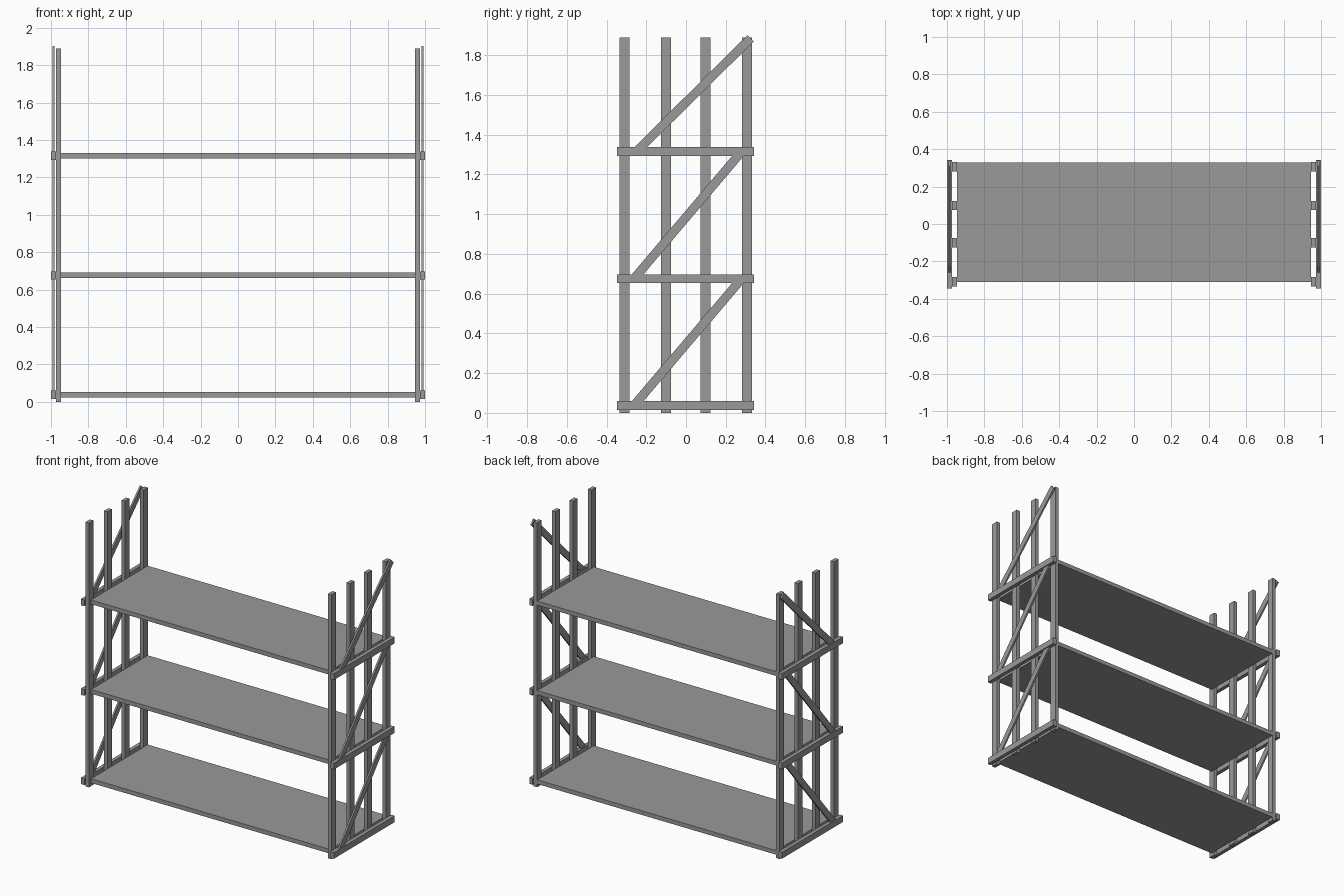
import bpy
import math

cube = bpy.data.objects.get("Cube")
if cube:
    bpy.data.objects.remove(cube, do_unlink=True)

# One painted-steel grey for everything
steel = bpy.data.materials.new("grey steel")
steel.use_nodes = True
GREY = (0.32, 0.32, 0.32, 1)
steel.diffuse_color = GREY
steel.node_tree.nodes["Principled BSDF"].inputs["Base Color"].default_value = GREY


def box(name, center, size, tilt=0):
    """Box of full size, tilted about the x axis."""
    bpy.ops.mesh.primitive_cube_add(size=1, location=center, rotation=(tilt, 0, 0))
    ob = bpy.context.object
    ob.name = name
    ob.scale = size
    ob.data.materials.append(steel)
    return ob


def brace(name, x, start, end):
    """Thin diagonal bar between two (y, z) points."""
    dy, dz = end[0] - start[0], end[1] - start[1]
    mid = (x, (start[0] + end[0]) / 2, (start[1] + end[1]) / 2)
    box(name, mid, (0.012, math.hypot(dy, dz), 0.045), math.atan2(dz, dy))


HEIGHT = 1.89
LEVELS = (0.037, 0.675, 1.315)
POSTS_Y = (-0.309, -0.1, 0.099, 0.306)

# Shelf boards
for i, z in enumerate(LEVELS):
    box(f"shelf_{i + 1}", (0, 0.01, z + 0.001), (1.892, 0.64, 0.03))

# End frames
for side, s in (("left", 1), ("right", -1)):
    for i, y in enumerate(POSTS_Y):
        box(f"{side}_post_{i + 1}", (s * 0.959, y, HEIGHT / 2), (0.027, 0.05, HEIGHT))
    for i, z in enumerate(LEVELS):
        box(f"{side}_rail_{i + 1}", (s * 0.9865, -0.002, z), (0.027, 0.688, 0.045))
        # Diagonals climb from front to back; the top one meets the rear post
        if i < 2:
            brace(f"{side}_brace_{i + 1}", s * 0.987, (-0.262, z), (0.28, LEVELS[i + 1]))
        else:
            brace(f"{side}_brace_{i + 1}", s * 0.987, (-0.25, z), (0.325, 1.885))
